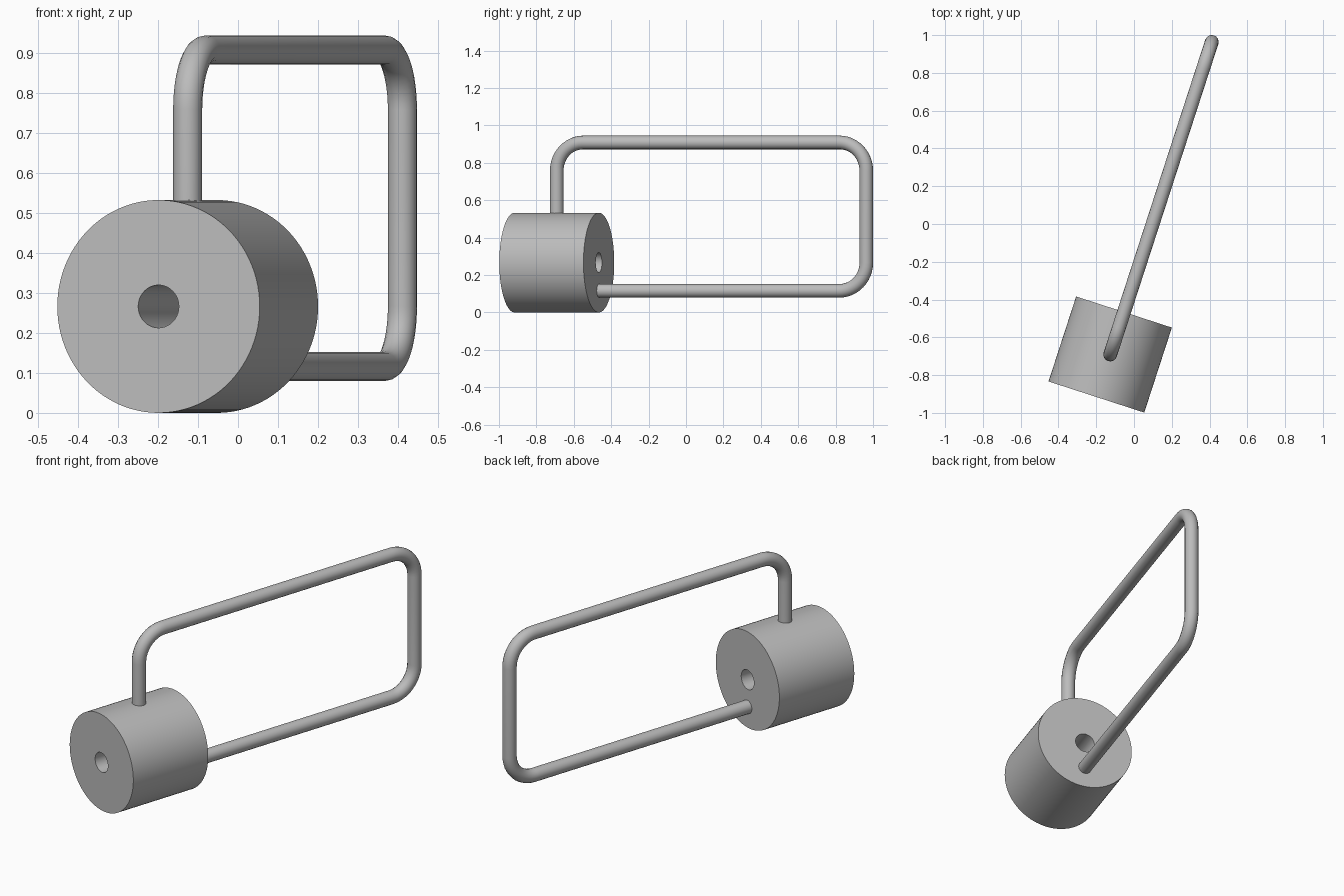
import bpy, bmesh
from math import radians, pi, sin, cos
from mathutils import Matrix, Vector

cube = bpy.data.objects.get("Cube")
if cube:
    bpy.data.objects.remove(cube, do_unlink=True)

# Dimensions
DRUM_R, BORE_R, DRUM_LEN = 0.2665, 0.0535, 0.473
TUBE_R, BEND_R = 0.0365, 0.15
LOW_Z, TOP_Z, REACH = 0.116, 0.909, 1.74
PLACE = Matrix.Translation((-0.126, -0.691, 0)) @ Matrix.Rotation(radians(-18), 4, "Z")

grey = bpy.data.materials.new("plain_grey")
grey.use_nodes = True
colour = (0.5, 0.5, 0.5, 1)
grey.diffuse_color = colour
grey.node_tree.nodes["Principled BSDF"].inputs["Base Color"].default_value = colour


def place(name, data):
    obj = bpy.data.objects.new(name, data)
    data.materials.append(grey)
    bpy.context.collection.objects.link(obj)
    obj.matrix_world = PLACE
    return obj


# Bored drum: a rectangular section spun around its lengthwise axis
bm = bmesh.new()
h = DRUM_LEN / 2
section = [(BORE_R, -h), (DRUM_R, -h), (DRUM_R, h), (BORE_R, h)]
verts = [bm.verts.new((0, y, DRUM_R + r)) for r, y in section]
edges = [bm.edges.new((verts[i], verts[(i + 1) % 4])) for i in range(4)]
bmesh.ops.spin(bm, geom=verts + edges, cent=(0, 0, DRUM_R), axis=(0, 1, 0),
               angle=2 * pi, steps=96, use_duplicate=False)
bmesh.ops.remove_doubles(bm, verts=bm.verts, dist=0.0001)
bmesh.ops.recalc_face_normals(bm, faces=bm.faces)
mesh = bpy.data.meshes.new("bored_drum")
bm.to_mesh(mesh)
bm.free()
drum = place("bored_drum", mesh)
bpy.ops.object.select_all(action="DESELECT")
drum.select_set(True)
bpy.context.view_layer.objects.active = drum
bpy.ops.object.shade_smooth_by_angle(angle=radians(30))


# Handle: round bar rising from the drum, looping back and in at its rear face
def bend(cy, cz, start):
    """Quarter turn, clockwise from the start angle, in the handle plane."""
    angles = [radians(start - 90 * i / 12) for i in range(13)]
    return [Vector((0, cy + BEND_R * cos(a), cz + BEND_R * sin(a))) for a in angles]


far = REACH - BEND_R
path = [Vector((0, 0, 2 * DRUM_R - 0.08))]
path += bend(BEND_R, TOP_Z - BEND_R, 180)
path += bend(far, TOP_Z - BEND_R, 90)
path += bend(far, LOW_Z + BEND_R, 0)
path += [Vector((0, h - 0.05, LOW_Z))]

curve = bpy.data.curves.new("handle_bar", "CURVE")
curve.dimensions = "3D"
curve.bevel_depth = TUBE_R
curve.bevel_resolution = 6
curve.use_fill_caps = True
spline = curve.splines.new("POLY")
spline.points.add(len(path) - 1)
for point, co in zip(spline.points, path):
    point.co = (*co, 1)
spline.use_smooth = True
place("handle_bar", curve)
